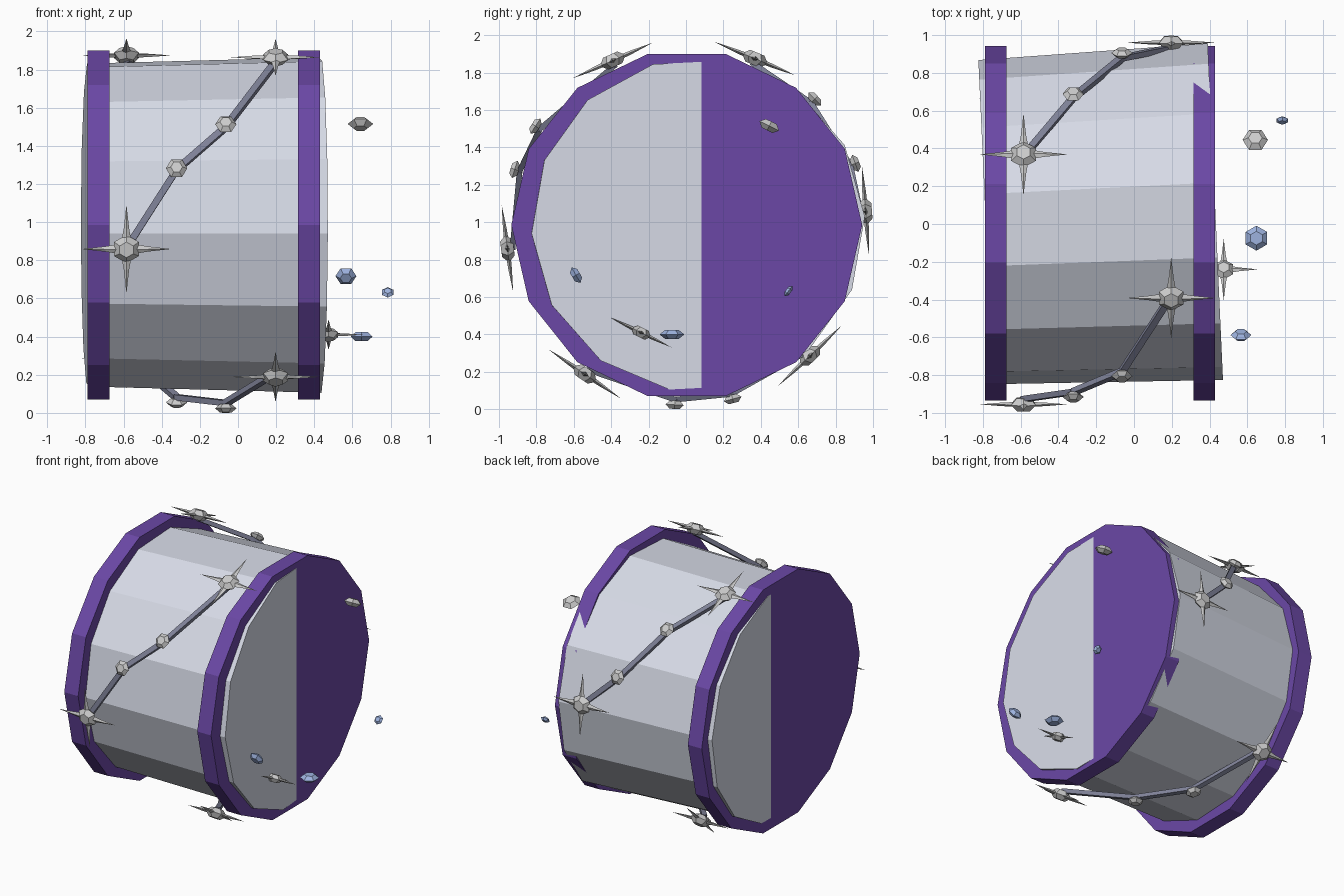
import bpy
import bmesh
from math import radians, cos, sin, pi
from mathutils import Vector, Matrix

if "Cube" in bpy.data.objects:
    bpy.data.objects.remove(bpy.data.objects["Cube"])

CZ = 0.985  # height of the drum axis


def material(name, rgb):
    m = bpy.data.materials.new(name)
    m.diffuse_color = (*rgb, 1)
    m.use_nodes = True
    m.node_tree.nodes["Principled BSDF"].inputs["Base Color"].default_value = m.diffuse_color
    return m


PURPLE = material("purple", (0.147, 0.064, 0.38))
SKIN = material("pale_skin", (0.68, 0.71, 0.80))
CORD = material("slate_cord", (0.21, 0.22, 0.31))
BLUE = material("blue_gem", (0.34, 0.45, 0.74))


def frame(x, y, z, loc):
    m = Matrix((x, y, z)).transposed().to_4x4()
    m.translation = loc
    return m


def finish(name, bm, matrix, mat=None):
    bmesh.ops.recalc_face_normals(bm, faces=bm.faces)
    me = bpy.data.meshes.new(name)
    bm.to_mesh(me)
    bm.free()
    ob = bpy.data.objects.new(name, me)
    ob.matrix_world = matrix
    if mat:
        me.materials.append(mat)
    bpy.context.collection.objects.link(ob)
    return ob


def loft(bm, sides, rings, phase=0.0):
    """Capped solid from (radius, height) rings around local z."""
    loops = [[bm.verts.new((r * cos(phase + 2 * pi * i / sides),
                            r * sin(phase + 2 * pi * i / sides), h))
              for i in range(sides)] for r, h in rings]
    for a, b in zip(loops, loops[1:]):
        for i in range(sides):
            j = (i + 1) % sides
            bm.faces.new((a[i], a[j], b[j], b[i]))
    bm.faces.new(loops[0][::-1])
    bm.faces.new(loops[-1])


def gem_rings(r, h):
    return [(r * 0.55, -h), (r, 0), (r * 0.55, h)]


def gem(name, matrix, r, h, phase=0.0, mat=None):
    bm = bmesh.new()
    loft(bm, 6, gem_rings(r, h), phase)
    return finish(name, bm, matrix, mat)


def star(name, matrix, s=1.0):
    # hexagonal hub with four thin tapering rays
    bm = bmesh.new()
    loft(bm, 6, gem_rings(0.075 * s, 0.034 * s), pi / 2)
    for k in range(4):
        a = k * pi / 2
        d, t = Vector((cos(a), sin(a), 0)), Vector((-sin(a), cos(a), 0))
        up = Vector((0, 0, 0.014 * s))
        base = [bm.verts.new(v) for v in (t * 0.033 * s, up, -t * 0.033 * s, -up)]
        mid = [bm.verts.new(d * 0.11 * s + v) for v in
               (t * 0.014 * s, up * 0.7, -t * 0.014 * s, -up * 0.7)]
        tip = bm.verts.new(d * 0.235 * s)
        for i in range(4):
            j = (i + 1) % 4
            bm.faces.new((base[i], base[j], mid[j], mid[i]))
            bm.faces.new((mid[i], mid[j], tip))
        bm.faces.new(base)
    return finish(name, bm, matrix)


def radial(deg):
    return Vector((0, cos(radians(deg)), sin(radians(deg))))


def on_drum(x, deg, r):
    return Vector((x, 0, CZ)) + radial(deg) * r


def facing(loc, deg):
    """Local x along the drum, local z pointing outward at the angle."""
    x, z = Vector((1, 0, 0)), radial(deg)
    return frame(x, z.cross(x), z, loc)


# drum shell: slightly flared and turned a little inside the hoops
a = radians(2.6)
axis = Vector((cos(a), sin(a), 0))
bm = bmesh.new()
loft(bm, 14, [(0.86, 0), (0.893, 1.217)], radians(2.9))
finish("drum_shell", bm, frame(Vector((-sin(a), cos(a), 0)), Vector((0, 0, 1)),
                               axis, Vector((-0.785, 0.01, CZ))), SKIN)

# two solid hoops
for name, x in (("left_hoop", -0.79), ("right_hoop", 0.315)):
    bm = bmesh.new()
    loft(bm, 14, [(0.938, 0), (0.938, 0.115)])
    finish(name, bm, frame(Vector((0, 1, 0)), Vector((0, 0, 1)),
                           Vector((1, 0, 0)), Vector((x, 0.004, CZ))), PURPLE)

# three diagonal garlands: star, gem, gem, star joined by cords
XS = (-0.585, -0.322, -0.064, 0.197)
garlands = ((187.5, 162, 146.7, 114), (67.5, 44.4, 20, 4.4),
            (313.5, 285, 266.4, 235.8))
for g, angles in enumerate(garlands, 1):
    for i, (x, deg) in enumerate(zip(XS, angles)):
        m = facing(on_drum(x, deg, 0.963), deg)
        if i in (0, 3):
            star(f"garland_{g}_star_{i}", m)
        else:
            gem(f"garland_{g}_gem_{i}", m, 0.056, 0.022)
    for i in range(3):
        p = on_drum(XS[i], angles[i], 0.935)
        q = on_drum(XS[i + 1], angles[i + 1], 0.935)
        d = (q - p).normalized()
        n = radial((angles[i] + angles[i + 1]) / 2)
        n = (n - d * n.dot(d)).normalized()
        bm = bmesh.new()
        bmesh.ops.create_cube(bm, size=1, matrix=Matrix.Diagonal(
            ((q - p).length, 0.035, 0.03, 1)))
        finish(f"garland_{g}_cord_{i}", bm, frame(d, n.cross(d), n, (p + q) / 2), CORD)

# small stars half sunk into the right drum head
star("head_star_front", facing(Vector((0.475, -0.24, 0.41)), 64), 0.77)
star("head_star_back", facing(Vector((0.255, 0.37, 0.48)), 116), 0.77)

# loose gems floating off the right end
gem("loose_gem_top", facing(Vector((0.642, 0.445, 1.515)), 64), 0.067, 0.026)
gem("loose_gem_low", facing(Vector((0.648, -0.075, 0.4)), 90), 0.066, 0.024, pi / 2, BLUE)
gem("loose_gem_front", facing(Vector((0.566, -0.588, 0.717)), 30), 0.055, 0.022, 0, BLUE)
gem("loose_gem_small", facing(Vector((0.785, 0.548, 0.632)), 143), 0.034, 0.014, pi / 2, BLUE)
